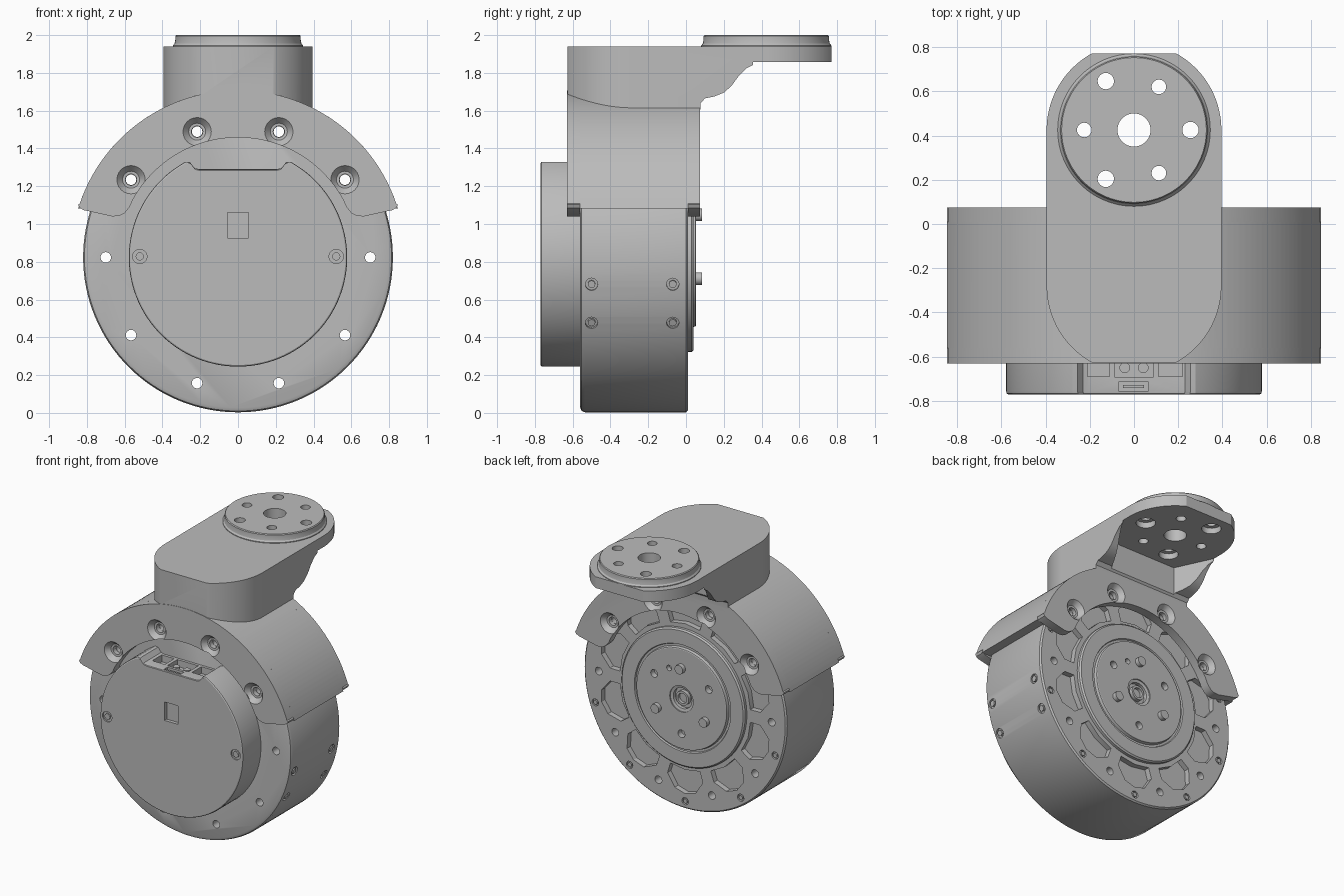
import bpy, bmesh
from math import sin, cos, radians
from mathutils import Vector

if "Cube" in bpy.data.objects:
    bpy.data.objects.remove(bpy.data.objects["Cube"])

AXIS = 0.823          # height of the motor axis
RADIUS = 0.82         # motor radius
FRONT, BACK = -0.56, 0.01
PLATE_FRONT, PLATE_BACK = -0.63, 0.075
ARM_Y = 0.425         # centre of the output flange

grey = bpy.data.materials.new("machined grey")
grey.use_nodes = True
COLOUR = (0.5, 0.5, 0.5, 1)
grey.diffuse_color = COLOUR
grey.node_tree.nodes["Principled BSDF"].inputs["Base Color"].default_value = COLOUR
parts = []


# Frames map profile coordinates and an extrusion height to space
def along_x(u, v, h):
    return Vector((h, u, v))


def along_y(u, v, h):
    return Vector((u, h, v + AXIS))


def along_z(u, v, h):
    return Vector((u, v, h))


def radial(angle, y):
    c, s = cos(radians(angle)), sin(radians(angle))
    return lambda u, v, h: Vector((h * c - u * s, y + v, AXIS + h * s + u * c))


def polar(r, angle):
    return r * cos(radians(angle)), r * sin(radians(angle))


def arc(r, start, end, n, centre=(0, 0)):
    pts = [polar(r, start + (end - start) * i / n) for i in range(n + 1)]
    return [(x + centre[0], y + centre[1]) for x, y in pts]


def loft(bm, rings):
    rows = [[bm.verts.new(p) for p in ring] for ring in rings]
    n = len(rows[0])
    for a, b in zip(rows, rows[1:]):
        for i in range(n):
            j = (i + 1) % n
            bm.faces.new((a[i], a[j], b[j], b[i]))
    bm.faces.new(rows[0])
    bm.faces.new(rows[-1])


def prism(bm, frame, pts, low, high):
    loft(bm, [[frame(u, v, h) for u, v in pts] for h in (low, high)])


def lathe(bm, frame, centre, profile, n=24):
    rings = []
    for r, h in profile:
        pts = arc(r, 0, 360, n, centre)[:-1]
        rings.append([frame(u, v, h) for u, v in pts])
    loft(bm, rings)


def rod(bm, frame, centre, r, low, high, n=24):
    lathe(bm, frame, centre, [(r, low), (r, high)], n)


def box(bm, x0, x1, y0, y1, z0, z1):
    prism(bm, along_z, [(x0, y0), (x1, y0), (x1, y1), (x0, y1)], z0, z1)


def make(name, bm, keep=True):
    bmesh.ops.recalc_face_normals(bm, faces=bm.faces)
    mesh = bpy.data.meshes.new(name)
    bm.to_mesh(mesh)
    bm.free()
    ob = bpy.data.objects.new(name, mesh)
    bpy.context.collection.objects.link(ob)
    mesh.materials.append(grey)
    if keep:
        parts.append(ob)
    return ob


def combine(ob, bm, operation="DIFFERENCE"):
    tool = make("cutter", bm, keep=False)
    tool.hide_render = True
    mod = ob.modifiers.new("combine", "BOOLEAN")
    mod.operation, mod.solver, mod.object = operation, "EXACT", tool
    bpy.context.view_layer.update()
    graph = bpy.context.evaluated_depsgraph_get()
    mesh = bpy.data.meshes.new_from_object(ob.evaluated_get(graph))
    ob.modifiers.clear()
    ob.data = mesh
    bpy.data.objects.remove(tool)


def mirrored(half):
    return half + [(-u, v) for u, v in reversed(half)]


# Motor housing with a rounded front rim
bm = bmesh.new()
lathe(bm, along_y, (0, 0), [(RADIUS - 0.025, FRONT), (RADIUS - 0.007, FRONT + 0.008),
                            (RADIUS, FRONT + 0.025), (RADIUS, 0), (RADIUS - 0.01, BACK)], 128)
housing = make("motor_housing", bm)

# Mounting holes, rear pockets and screw seats in the housing
cuts, screws = bmesh.new(), bmesh.new()
for k in range(10):
    rod(cuts, along_y, polar(0.7, 36 * k), 0.028, -1, 1, 16)
    mid = 36 * k + 18
    outline = [polar(r, mid + a) for r, a in
               ((0.53, -13), (0.61, -13.5), (0.69, -7), (0.71, 0),
                (0.69, 7), (0.61, 13.5), (0.53, 13), (0.535, 0))]
    prism(cuts, along_y, outline, BACK - 0.04, 1)
    rod(cuts, along_y, polar(0.765, mid), 0.026, BACK - 0.015, 1, 16)
    rod(screws, along_y, polar(0.765, mid), 0.016, BACK - 0.03, BACK, 12)
for angle in (-10, -25):
    for y in (-0.5, -0.07):
        rod(cuts, radial(angle, y), (0, 0), 0.033, RADIUS - 0.015, 1, 16)
        rod(screws, radial(angle, y), (0, 0), 0.02, RADIUS - 0.03, RADIUS, 12)
combine(housing, cuts)
make("housing_screws", screws)

# Front cover: a disc with a dipped flat top
edge = arc(0.578, 118.8, 421.2, 96)
edge += [(0.255, 0.505), (0.23, 0.473), (0.205, 0.467),
         (-0.205, 0.467), (-0.23, 0.473), (-0.255, 0.505)]
bm = bmesh.new()
loft(bm, [[along_y(u * s, v * s, y) for u, v in edge]
          for s, y in ((0.985, -0.77), (0.996, -0.766), (1, -0.755), (1, FRONT + 0.02))])
cover = make("front_cover", bm)
cuts = bmesh.new()
box(cuts, -0.055, 0.055, -1, -0.745, 0.925, 1.06)
for x0, x1, y0, y1 in ((-0.21, -0.11, -0.69, -0.58), (-0.085, 0.085, -0.695, -0.58),
                       (0.11, 0.22, -0.69, -0.58), (-0.07, 0.065, -0.755, -0.715)):
    box(cuts, x0, x1, y0, y1, 1.24, 1.5)
for x in (-0.52, 0.52):
    rod(cuts, along_y, (x, 0.005), 0.038, -1, -0.76, 20)
combine(cover, cuts)

# Cover screws and the sockets sunk into its flat top
bm = bmesh.new()
for x in (-0.52, 0.52):
    rod(bm, along_y, (x, 0.005), 0.022, -0.77, -0.74, 12)
make("cover_screws", bm)
bm = bmesh.new()
for x in (-0.042, 0.042):
    rod(bm, along_z, (x, -0.65), 0.024, 1.22, 1.28, 16)
box(bm, -0.05, 0.045, -0.742, -0.728, 1.22, 1.28)
make("sockets", bm)

# Rear rotor: stepped disc, centre bore and bolt circle
bm = bmesh.new()
lathe(bm, along_y, (0, 0), [(0.5, -0.05), (0.5, 0.03), (0.49, 0.04), (0.39, 0.04),
                            (0.385, 0.03), (0.37, 0.03), (0.365, 0.05), (0.36, 0.053)], 96)
rotor = make("rotor", bm)
cuts, pins = bmesh.new(), bmesh.new()
lathe(cuts, along_y, (0, 0), [(0.075, 0.015), (0.075, 0.04), (0.095, 0.045), (0.095, 1)], 40)
for k in range(3):
    rod(cuts, along_y, polar(0.255, 120 * k + 30), 0.028, 0.01, 1)
    rod(pins, along_y, polar(0.225, 120 * k + 90), 0.033, 0.04, 0.085)
rod(cuts, along_y, (0.1, 0.2), 0.02, 0.02, 1, 16)
combine(rotor, cuts)
make("rotor_pins", pins)
bm = bmesh.new()
rod(bm, along_y, (0, 0), 0.052, 0, 0.043, 32)
hub = make("rotor_hub", bm)
cuts = bmesh.new()
rod(cuts, along_y, (0, 0), 0.036, 0.02, 1, 32)
combine(hub, cuts)

# Bracket saddle: curved shell between two lobed plates
OUTER = 0.885
bm = bmesh.new()
prism(bm, along_y, arc(OUTER, 17, 163, 72) + arc(0.8, 161.2, 18.8, 72), FRONT, BACK)
bracket = make("bracket", bm)
half = arc(0.635, 90, 29, 24)[1:] + [(0.575, 0.265), (0.6, 0.235), (0.63, 0.22), (0.665, 0.217),
                                     (0.815, 0.25), (0.838, 0.262), (0.846, 0.28)]
lobes = mirrored(half + arc(OUTER, 18.8, 90, 36)[:-1])
for low, high in ((PLATE_FRONT, FRONT), (BACK, PLATE_BACK)):
    bm = bmesh.new()
    prism(bm, along_y, lobes, low, high)
    combine(bracket, bm, "UNION")

# Offset arm: side profile trimmed to a flat-ended rounded plan
side = [(PLATE_FRONT, 1.6), (PLATE_BACK, 1.6), (0.078, 1.64), (0.1, 1.665), (0.15, 1.675),
        (0.2, 1.695), (0.24, 1.73), (0.28, 1.785), (0.32, 1.825), (0.37, 1.85), (0.43, 1.858),
        (0.77, 1.858), (0.77, 1.94), (PLATE_FRONT, 1.94)]
bm = bmesh.new()
prism(bm, along_x, side, -0.5, 0.5)
arm = make("arm", bm, keep=False)
plan = arc(0.395, 61, 0, 24, (0, ARM_Y)) + arc(0.395, 0, -61.5, 24, (0, -0.28))
bm = bmesh.new()
prism(bm, along_z, mirrored(plan), 1.5, 2.1)
combine(arm, bm, "INTERSECT")

# Tapered pocket between the gussets under the arm
bm = bmesh.new()
prism(bm, along_z, [(-0.43, 0.43), (-0.27, 0.09), (0.27, 0.09), (0.43, 0.43)], 1.5, 1.858)
combine(arm, bm)
bm = bmesh.new()
bm.from_mesh(arm.data)
bpy.data.objects.remove(arm)
combine(bracket, bm, "UNION")

# Output flange with a filleted foot
bm = bmesh.new()
lathe(bm, along_z, (0, ARM_Y), [(0.345, 1.92), (0.345, 1.945), (0.336, 1.955),
                                (0.332, 1.975), (0.332, 1.994), (0.327, 2)], 96)
combine(bracket, bm, "UNION")

# Bolt holes of the saddle and flange
cuts = bmesh.new()
for angle in (36, 72, 108, 144):
    lathe(cuts, along_y, polar(0.7, angle),
          [(0.075, -0.7), (0.075, PLATE_FRONT), (0.045, -0.595), (0.03, -0.594), (0.03, 0.039),
           (0.045, 0.04), (0.075, PLATE_BACK), (0.075, 0.15)])
rod(cuts, along_z, (0, ARM_Y), 0.075, 1.75, 2.1, 40)
for k in range(3):
    x, y = polar(0.255, 120 * k)
    lathe(cuts, along_z, (x, y + ARM_Y), [(0.065, 1.8), (0.065, 1.9), (0.037, 1.901), (0.037, 2.1)])
    x, y = polar(0.225, 120 * k + 60)
    rod(cuts, along_z, (x, y + ARM_Y), 0.033, 1.75, 2.1)
combine(bracket, cuts)

# Smooth curved walls, crisp edges
bpy.ops.object.select_all(action="DESELECT")
for ob in parts:
    ob.select_set(True)
bpy.context.view_layer.objects.active = parts[0]
bpy.ops.object.shade_smooth_by_angle(angle=radians(30))
